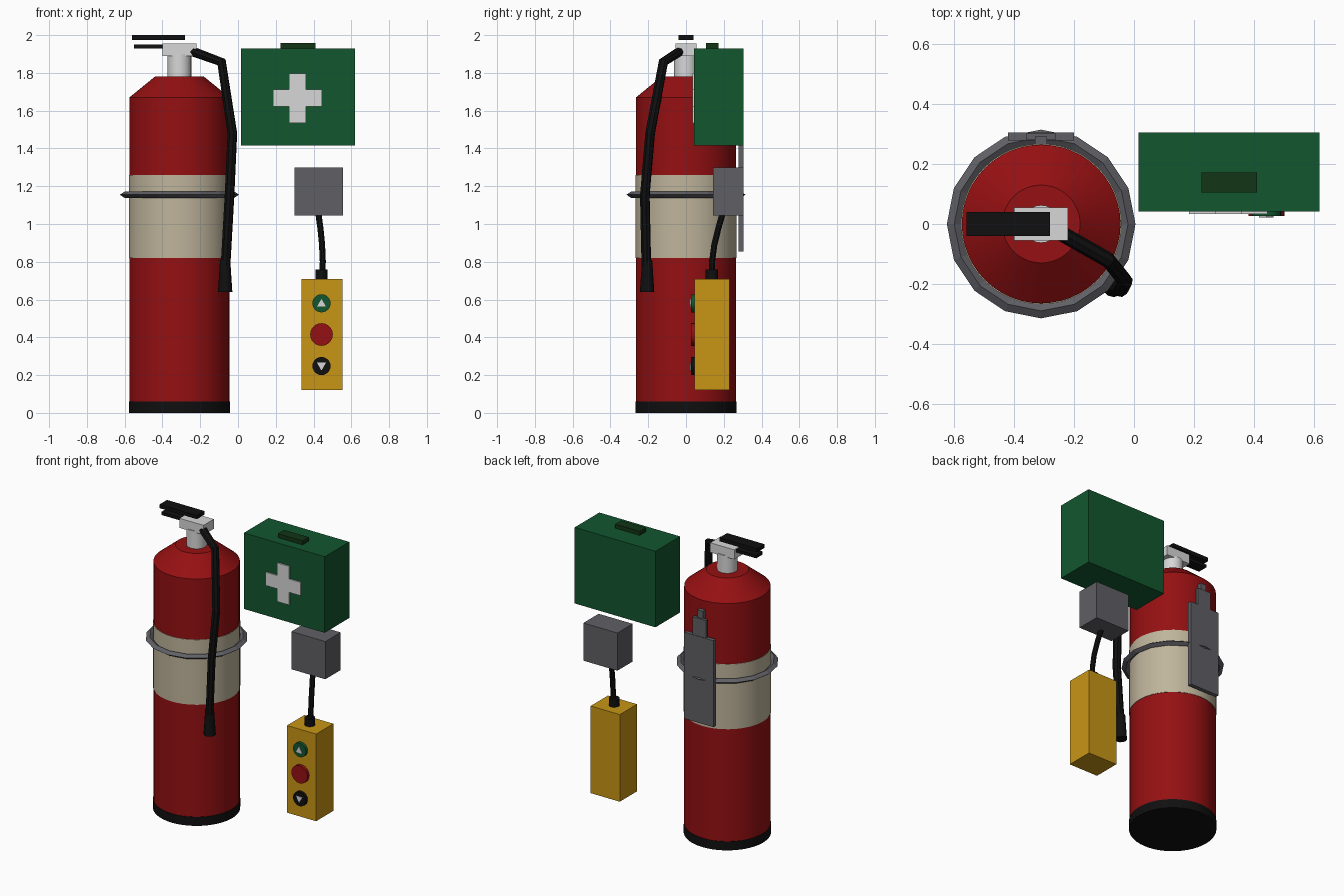
import bpy, bmesh, math
from mathutils import Vector

if "Cube" in bpy.data.objects:
    bpy.data.objects.remove(bpy.data.objects["Cube"])


def mat(name, r, g, b):
    m = bpy.data.materials.new(name)
    m.diffuse_color = (r, g, b, 1)
    m.use_nodes = True
    m.node_tree.nodes["Principled BSDF"].inputs["Base Color"].default_value = m.diffuse_color
    return m


RED = mat("red", 0.30, 0.005, 0.006)
BEIGE = mat("beige", 0.52, 0.46, 0.33)
BLACK = mat("black", 0.005, 0.005, 0.005)
LIGHT = mat("light grey", 0.68, 0.68, 0.68)
GREY = mat("dark grey", 0.115, 0.115, 0.13)
GREEN = mat("green", 0.006, 0.095, 0.028)
DARK_GREEN = mat("dark green", 0.006, 0.035, 0.008)
YELLOW = mat("yellow", 0.58, 0.30, 0.008)


def finish(name, bm, mats, smooth=False):
    bmesh.ops.recalc_face_normals(bm, faces=bm.faces)
    me = bpy.data.meshes.new(name)
    bm.to_mesh(me)
    bm.free()
    ob = bpy.data.objects.new(name, me)
    bpy.context.collection.objects.link(ob)
    for m in mats:
        me.materials.append(m)
    if smooth:
        bpy.ops.object.select_all(action='DESELECT')
        ob.select_set(True)
        bpy.context.view_layer.objects.active = ob
        bpy.ops.object.shade_smooth_by_angle(angle=math.radians(30))
    return ob


def box(name, x, y, z, m):
    """Box from (min, max) pairs."""
    bm = bmesh.new()
    bmesh.ops.create_cube(bm, size=1)
    for v in bm.verts:
        v.co = [a[0] + (c + 0.5) * (a[1] - a[0]) for a, c in zip((x, y, z), v.co)]
    return finish(name, bm, [m])


def lathe(name, cx, cy, profile, mats, n=48, closed=False, smooth=True):
    """Revolve (radius, z, material index) points about a vertical axis."""
    bm = bmesh.new()
    rings = [[bm.verts.new((cx + r * math.cos(2 * math.pi * i / n),
                            cy + r * math.sin(2 * math.pi * i / n), z)) for i in range(n)]
             for r, z, _ in profile]
    count = len(rings)
    for k in range(count if closed else count - 1):
        a, b = rings[k], rings[(k + 1) % count]
        for i in range(n):
            j = (i + 1) % n
            bm.faces.new((a[i], a[j], b[j], b[i])).material_index = profile[k][2]
    if not closed:
        bm.faces.new(rings[0]).material_index = profile[0][2]
        bm.faces.new(rings[-1]).material_index = profile[-1][2]
    return finish(name, bm, mats, smooth)


def plate(name, outline, y_front, y_back, m, smooth=False):
    """Extrude an x-z outline along y."""
    bm = bmesh.new()
    f = bm.faces.new([bm.verts.new((x, y_front, z)) for x, z in outline])
    ext = bmesh.ops.extrude_face_region(bm, geom=[f])
    for v in ext["geom"]:
        if isinstance(v, bmesh.types.BMVert):
            v.co.y = y_back
    return finish(name, bm, [m], smooth)


def tube(name, points, radius, m):
    cu = bpy.data.curves.new(name, 'CURVE')
    cu.dimensions = '3D'
    cu.bevel_depth = radius
    cu.bevel_resolution = 2
    cu.use_fill_caps = True
    sp = cu.splines.new('POLY')
    sp.points.add(len(points) - 1)
    for p, co in zip(sp.points, points):
        p.co = (*co, 1)
    sp.use_smooth = False
    cu.materials.append(m)
    ob = bpy.data.objects.new(name, cu)
    bpy.context.collection.objects.link(ob)
    bpy.ops.object.select_all(action='DESELECT')
    ob.select_set(True)
    bpy.context.view_layer.objects.active = ob
    bpy.ops.object.convert(target='MESH')


# Extinguisher cylinder: black foot, red body, beige label, sloped shoulder
CX = -0.31
lathe("extinguisher_body", CX, 0,
      [(0.268, 0, 2), (0.268, 0.06, 2), (0.265, 0.06, 0), (0.265, 0.82, 1), (0.268, 0.82, 1),
       (0.268, 1.26, 1), (0.265, 1.26, 0), (0.265, 1.67, 0), (0.13, 1.78, 0)],
      [RED, BEIGE, BLACK])

# Strap ring and wall bracket
lathe("strap_ring", CX, 0,
      [(0.265, 1.155, 0), (0.29, 1.138, 0), (0.315, 1.155, 0), (0.29, 1.172, 0)],
      [GREY], n=16, closed=True, smooth=False)
box("wall_bracket", (CX - 0.11, CX + 0.11), (0.278, 0.305), (0.855, 1.44), GREY)
box("bracket_tab", (CX - 0.05, CX + 0.05), (0.282, 0.302), (1.44, 1.56), GREY)
box("bracket_hook", (CX - 0.02, CX + 0.02), (0.265, 0.292), (1.53, 1.61), GREY)

# Valve and handles
lathe("valve_neck", CX, 0, [(0.063, 1.77, 0), (0.063, 1.9, 0)], [LIGHT], n=24)
box("valve_block", (-0.40, -0.22), (-0.055, 0.055), (1.89, 1.955), LIGHT)
box("upper_lever", (-0.56, -0.28), (-0.04, 0.04), (1.975, 2.0), BLACK)
box("lower_handle", (-0.55, -0.38), (-0.035, 0.035), (1.93, 1.95), BLACK)

# Hose and nozzle
tube("hose", [(-0.245, -0.03, 1.915), (-0.087, -0.12, 1.857), (-0.03, -0.19, 1.48),
              (-0.045, -0.218, 1.15), (-0.066, -0.21, 0.78)], 0.026, BLACK)
lathe("nozzle", -0.068, -0.206, [(0.038, 0.64, 0), (0.027, 0.81, 0)], [BLACK], n=12)

# First aid case with cross and handle
box("first_aid_case", (0.015, 0.62), (0.042, 0.305), (1.415, 1.93), GREEN)
box("case_handle", (0.225, 0.41), (0.105, 0.172), (1.93, 1.957), DARK_GREEN)
a, b, c = 0.045, 0.131, 1.667
cross = [(-a, -b), (a, -b), (a, -a), (b, -a), (b, a), (a, a),
         (a, b), (-a, b), (-a, a), (-b, a), (-b, -a), (-a, -a)]
plate("case_cross", [(0.315 + x, c + z) for x, z in cross], 0.034, 0.042, LIGHT)

# Junction box, cable and pendant control
box("junction_box", (0.30, 0.555), (0.142, 0.305), (1.045, 1.30), GREY)
tube("cable", [(0.425, 0.195, 1.06), (0.436, 0.172, 0.98), (0.445, 0.150, 0.89),
               (0.449, 0.138, 0.80), (0.445, 0.137, 0.74)], 0.017, BLACK)
lathe("cable_gland", 0.442, 0.137, [(0.033, 0.70, 0), (0.033, 0.76, 0)], [BLACK], n=16)
box("pendant_body", (0.335, 0.553), (0.046, 0.23), (0.12, 0.71), YELLOW)

# Push buttons with direction arrows
for label, z, r, m, d in (("up", 0.58, 0.048, GREEN, 1), ("stop", 0.415, 0.06, RED, 0),
                          ("down", 0.248, 0.048, BLACK, -1)):
    ring = [(0.442 + r * math.cos(math.pi * i / 12), z + r * math.sin(math.pi * i / 12))
            for i in range(24)]
    plate(label + "_button", ring, 0.026, 0.046, m, True)
    if d:
        tri = [(0.442 - 0.024, z - 0.018 * d), (0.442 + 0.024, z - 0.018 * d), (0.442, z + 0.024 * d)]
        plate(label + "_arrow", tri, 0.022, 0.026, LIGHT)
